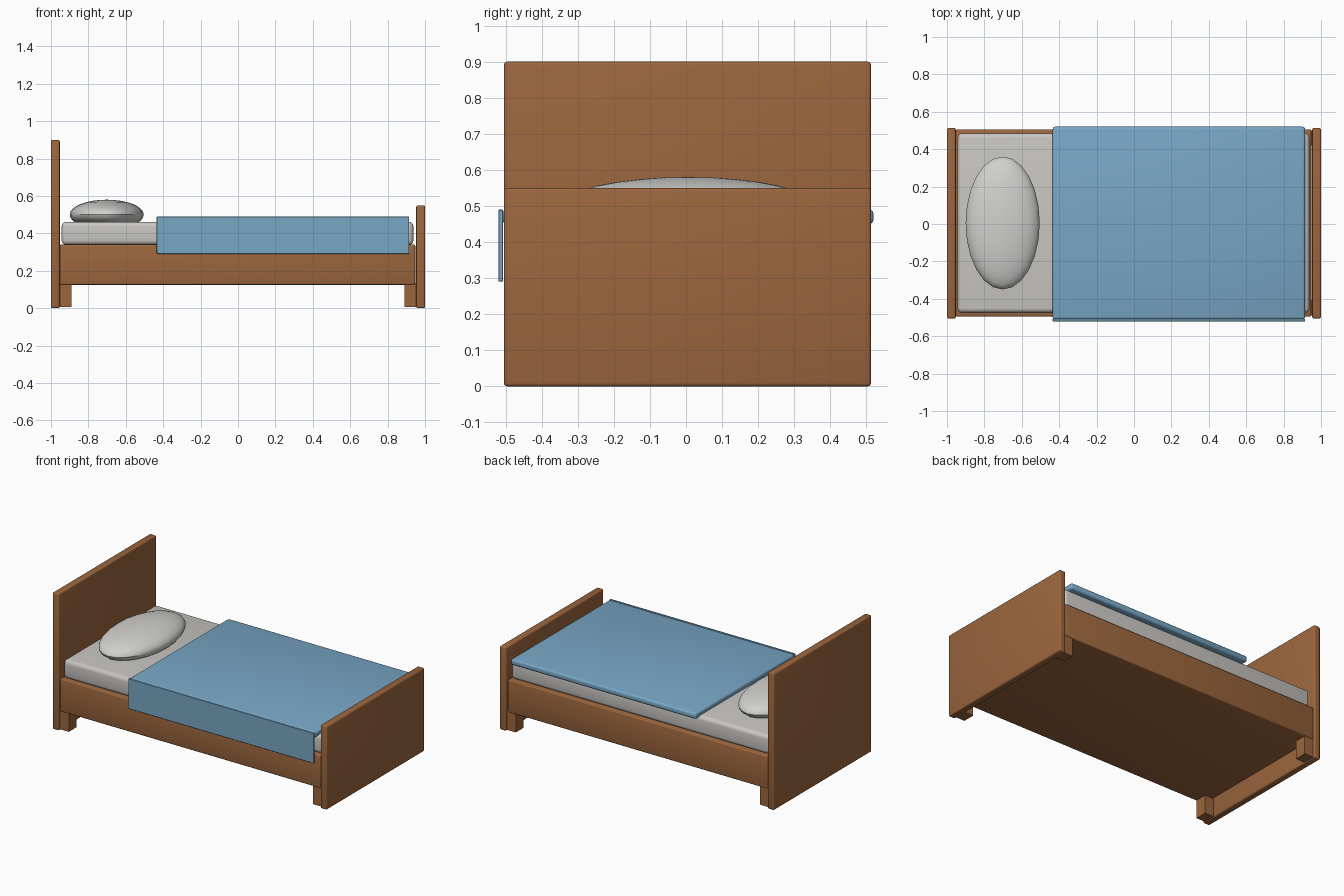
import bpy
import math

cube = bpy.data.objects.get("Cube")
if cube:
    bpy.data.objects.remove(cube, do_unlink=True)


def material(name, rgb):
    m = bpy.data.materials.new(name)
    m.use_nodes = True
    m.diffuse_color = (*rgb, 1)
    node = next(n for n in m.node_tree.nodes if n.type == "BSDF_PRINCIPLED")
    node.inputs["Base Color"].default_value = (*rgb, 1)
    node.inputs["Roughness"].default_value = 0.8
    return m


wood = material("brown wood", (0.33, 0.133, 0.047))
sheet = material("off white sheet", (0.58, 0.565, 0.54))
pillowcase = material("white pillowcase", (0.64, 0.635, 0.615))
blue = material("blue blanket", (0.19, 0.385, 0.56))


def box(name, x, y, z, mat, bevel=0.0, segments=3):
    """Box from (min, max) ranges on each axis, with optional rounded edges."""
    ranges = (x, y, z)
    bpy.ops.mesh.primitive_cube_add(size=1, location=[(a + b) / 2 for a, b in ranges])
    ob = bpy.context.object
    ob.name = name
    ob.scale = [b - a for a, b in ranges]
    bpy.ops.object.transform_apply(location=False, rotation=False, scale=True)
    ob.data.materials.append(mat)
    if bevel:
        mod = ob.modifiers.new("Rounded edges", "BEVEL")
        mod.width = bevel
        mod.segments = segments
        bpy.ops.object.modifier_apply(modifier=mod.name)
        bpy.ops.object.shade_smooth_by_angle(angle=math.radians(35))
    return ob


# Wooden bedstead
box("headboard", (-1.0, -0.953), (-0.505, 0.513), (0.0, 0.90), wood, 0.009)
box("footboard", (0.953, 1.0), (-0.505, 0.513), (0.0, 0.55), wood, 0.009)
box("bed_frame", (-0.953, 0.948), (-0.495, 0.505), (0.125, 0.34), wood, 0.008)

# Four short legs tucked against the end boards
for end, x in (("head", (-0.97, -0.89)), ("foot", (0.89, 0.97))):
    for side, y in (("right", (-0.49, -0.41)), ("left", (0.42, 0.50))):
        box(f"{end}_leg_{side}", x, y, (0.005, 0.135), wood)

# Mattress with soft edges
box("mattress", (-0.943, 0.938), (-0.475, 0.485), (0.338, 0.462), sheet, 0.025, 4)

# Pillow sunk slightly into the mattress
bpy.ops.mesh.primitive_uv_sphere_add(segments=24, ring_count=16, radius=1,
                                     location=(-0.702, 0.005, 0.50))
pillow = bpy.context.object
pillow.name = "pillow"
pillow.scale = (0.198, 0.355, 0.08)
bpy.ops.object.transform_apply(location=False, rotation=False, scale=True)
pillow.data.materials.append(pillowcase)
bpy.ops.object.shade_smooth_by_angle(angle=math.radians(30))

# Blanket with a flap hanging over the front side
box("blanket_top", (-0.435, 0.915), (-0.51, 0.52), (0.45, 0.49), blue, 0.013)
box("blanket_flap", (-0.435, 0.915), (-0.52, -0.507), (0.29, 0.49), blue, 0.002, 1)
